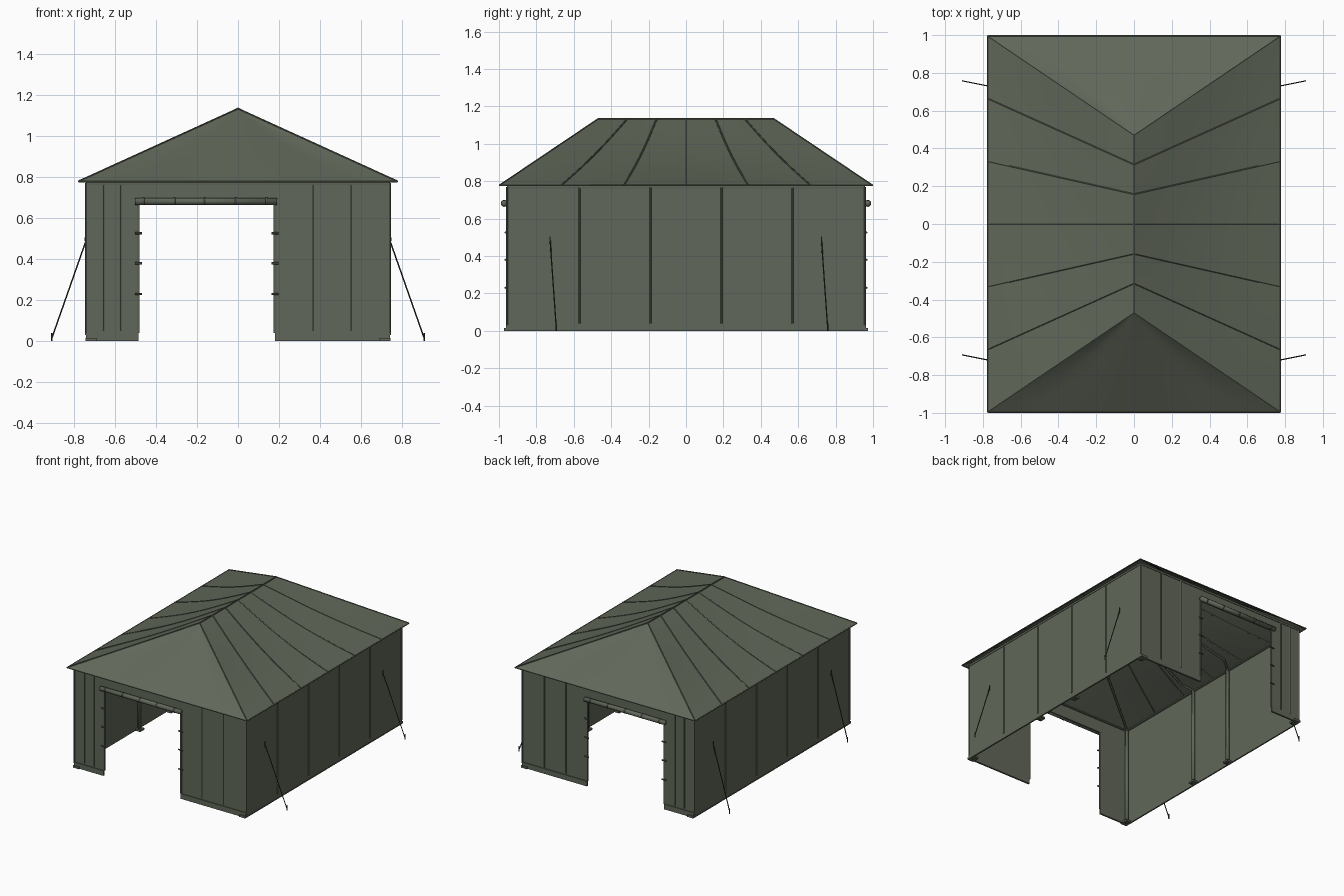
import bpy, bmesh, math
from mathutils import Vector, Matrix

if "Cube" in bpy.data.objects:
    bpy.data.objects.remove(bpy.data.objects["Cube"])


def material(name, rgb):
    m = bpy.data.materials.new(name)
    m.diffuse_color = (*rgb, 1)
    m.use_nodes = True
    m.node_tree.nodes["Principled BSDF"].inputs["Base Color"].default_value = m.diffuse_color
    return m


CANVAS = material("olive canvas", (0.118, 0.136, 0.100))
SEAM = material("olive seam", (0.100, 0.115, 0.084))
TRIM = material("dark rope", (0.032, 0.034, 0.028))
STRAP = material("grey strap", (0.085, 0.083, 0.078))


def finish(name, bm, mat, smooth=False):
    me = bpy.data.meshes.new(name)
    bm.to_mesh(me)
    bm.free()
    me.materials.append(mat)
    for p in me.polygons:
        p.use_smooth = smooth
    ob = bpy.data.objects.new(name, me)
    bpy.context.collection.objects.link(ob)
    return ob


def boxes(name, items, mat):
    """Each item is (x0, x1, y0, y1, z0, z1)."""
    bm = bmesh.new()
    for x0, x1, y0, y1, z0, z1 in items:
        c = Vector((x0 + x1, y0 + y1, z0 + z1)) / 2
        s = (abs(x1 - x0), abs(y1 - y0), abs(z1 - z0), 1)
        bmesh.ops.create_cube(bm, size=1, matrix=Matrix.Translation(c) @ Matrix.Diagonal(s))
    return finish(name, bm, mat)


def rods(name, paths, r, mat, sides=6):
    """Round bars following each path of points."""
    bm = bmesh.new()
    for path in paths:
        for a, b in zip(path, path[1:]):
            a, b = Vector(a), Vector(b)
            d = b - a
            rot = d.to_track_quat('Z', 'Y').to_matrix().to_4x4()
            bmesh.ops.create_cone(bm, cap_ends=True, segments=sides, radius1=r, radius2=r,
                                  depth=d.length, matrix=Matrix.Translation((a + b) / 2) @ rot)
    return finish(name, bm, mat, sides > 7)


# Main sizes
EX, EY, EZ = 0.775, 0.995, 0.78      # eaves
RY, RZ = 0.47, 1.133                 # ridge
WX, WY, WT = 0.74, 0.957, 0.78       # walls
T = 0.008                            # canvas thickness
DOOR = (-0.485, 0.18, 0.67)          # door left, right, top
SEAM_Y = (-0.57, -0.19, 0.19, 0.57)


# Roof: sagging cloth, t runs ridge to eave, v runs along the edge
def side_point(s, t, v):
    z = RZ + (EZ - RZ) * t - 0.026 * math.sin(math.pi * t) * (1 - v * v)
    return Vector((s * EX * t, v * (RY + (EY - RY) * t), z))


def end_point(s, t, v):
    z = RZ + (EZ - RZ) * t - 0.012 * math.sin(math.pi * t) * (1 - v * v) * v * v * 4
    return Vector((v * EX * t, s * (RY + (EY - RY) * t), z))


def roof_face(name, fn, s):
    bm = bmesh.new()
    nt, nv = 10, 12
    g = [[bm.verts.new(fn(s, i / nt, 2 * j / nv - 1)) for j in range(nv + 1)]
         for i in range(nt + 1)]
    for i in range(nt):
        for j in range(nv):
            bm.faces.new((g[i][j], g[i + 1][j], g[i + 1][j + 1], g[i][j + 1]))
    bmesh.ops.remove_doubles(bm, verts=bm.verts, dist=1e-5)
    for f in bm.faces:
        f.normal_update()
        if f.normal.z < 0:
            f.normal_flip()
    finish(name, bm, CANVAS, True)


for s, tag in ((1, "a"), (-1, "b")):
    roof_face("roof_slope_" + tag, side_point, s)
    roof_face("roof_end_" + tag, end_point, s)

# Roof seams, hips, ridge and eave edging
seams = [[side_point(s, i / 10, k / 3) for i in range(11)]
         for s in (-1, 1) for k in (-2, -1, 0, 1, 2)]
rods("roof_seams", seams, 0.005, SEAM)
hips = [[side_point(s, 0, v), side_point(s, 1, v)] for s in (-1, 1) for v in (-1, 1)]
rods("roof_hips", hips, 0.004, SEAM)
rods("roof_ridge", [[(0, -RY, RZ), (0, RY, RZ)]], 0.005, SEAM)
loop = [(-EX, -EY), (EX, -EY), (EX, EY), (-EX, EY), (-EX, -EY)]
rods("eave_edging", [[(x, y, EZ - 0.002) for x, y in loop]], 0.005, SEAM)

# Side walls
boxes("side_walls", [(s * (WX - T), s * WX, -WY, WY, 0, WT) for s in (-1, 1)], CANVAS)
rods("side_wall_seams", [[(s * WX, y, 0.04), (s * WX, y, WT - 0.015)]
                         for s in (-1, 1) for y in SEAM_Y], 0.006, SEAM)
boxes("side_wall_edges", [(s * WX, s * (WX + 0.003), -WY, WY, z, z + 0.006)
                          for s in (-1, 1) for z in (0.0, 0.762)], SEAM)

# End walls, each with a door opening, and their details
l, r, top = DOOR
walls, strips, jambs, skirts, rolls, ties, toggles = [], [], [], [], [], [], []
for s in (-1, 1):
    y0, y1, y2 = s * (WY - T), s * WY, s * (WY + 0.004)
    walls += [(-WX, l, y0, y1, 0, WT), (r, WX, y0, y1, 0, WT), (l, r, y0, y1, top, WT)]
    strips += [[(x, y1, 0.05), (x, y1, 0.762)] for x in (-0.655, -0.573, 0.365, 0.55)]
    jambs += [(x - 0.006, x + 0.006, y0, y2, 0.04, top) for x in (l, r)]
    jambs.append((-WX, WX, y1, y2, 0.762, 0.768))
    skirts += [(a, b, y1, s * (WY + 0.006), 0, 0.04) for a, b in ((-WX, l), (r, WX))]
    yr = s * 0.972
    rolls.append([(l - 0.017, yr, 0.681), (r + 0.01, yr, 0.681)])
    for k in range(5):
        x = l + 0.02 + k * 0.15
        ties.append([(x, yr, 0.681), (x + 0.01, yr, 0.681)])
    for x in (l, r):
        for z in (0.23, 0.38, 0.525):
            toggles.append([(x - 0.017, s * 0.964, z), (x + 0.017, s * 0.964, z)])
boxes("end_walls", walls, CANVAS)
rods("end_wall_seams", strips, 0.006, SEAM)
boxes("door_edges", jambs, SEAM)
boxes("end_wall_skirts", skirts, CANVAS)
rods("rolled_doors", rolls, 0.017, CANVAS, 12)
rods("roll_ties", ties, 0.0185, STRAP, 12)
rods("door_toggles", toggles, 0.006, STRAP)

# Corner edging, inner poles and foot plates
corners = [(a, b) for a in (-1, 1) for b in (-1, 1)]
rods("corner_edging", [[(a * WX, b * WY, 0.03), (a * WX, b * WY, WT - 0.01)]
                       for a, b in corners], 0.006, SEAM)
posts = [(a * 0.715, b * 0.932) for a, b in corners] + \
        [(a * 0.715, b * 0.19) for a, b in corners]
rods("inner_poles", [[(x, y, 0), (x, y, WT - 0.008)] for x, y in posts], 0.013, CANVAS, 8)
boxes("pole_feet", [(x - 0.023, x + 0.023, y - 0.025, y + 0.025, 0, 0.014)
                    for x, y in posts], CANVAS)
boxes("corner_feet", [(a * 0.69, a * 0.742, b * 0.93, b * 0.972, 0, 0.016)
                      for a, b in corners], CANVAS)

# Inner roof frame
rafters = [[Vector((0, b * RY, RZ - 0.03)), Vector((a * 0.715, b * 0.932, WT - 0.013))]
           for a, b in corners]
rafters += [[side_point(a, t / 6, b * 0.26) - Vector((0, 0, 0.02)) for t in range(6)]
            + [Vector((a * 0.715, b * 0.19, WT - 0.013))] for a, b in corners]
rafters.append([(0, -RY, RZ - 0.03), (0, RY, RZ - 0.03)])
rods("roof_frame", rafters, 0.009, CANVAS)
rails = [(-0.715, -0.932), (0.715, -0.932), (0.715, 0.932), (-0.715, 0.932), (-0.715, -0.932)]
rods("top_rails", [[(x, y, WT - 0.018) for x, y in rails]], 0.009, CANVAS)

# Guy ropes with ground stakes
ropes, stakes = [], []
for s in (-1, 1):
    for y in (-0.727, 0.724):
        ropes.append([(s * WX, y, 0.49), (s * 0.905, y + 0.033, 0.02)])
        stakes.append([(s * 0.907, y + 0.034, 0), (s * 0.907, y + 0.034, 0.04)])
        stakes.append([(s * WX, y, 0.465), (s * (WX + 0.004), y, 0.505)])
rods("guy_ropes", ropes, 0.0035, TRIM)
rods("stakes", stakes, 0.004, TRIM)
